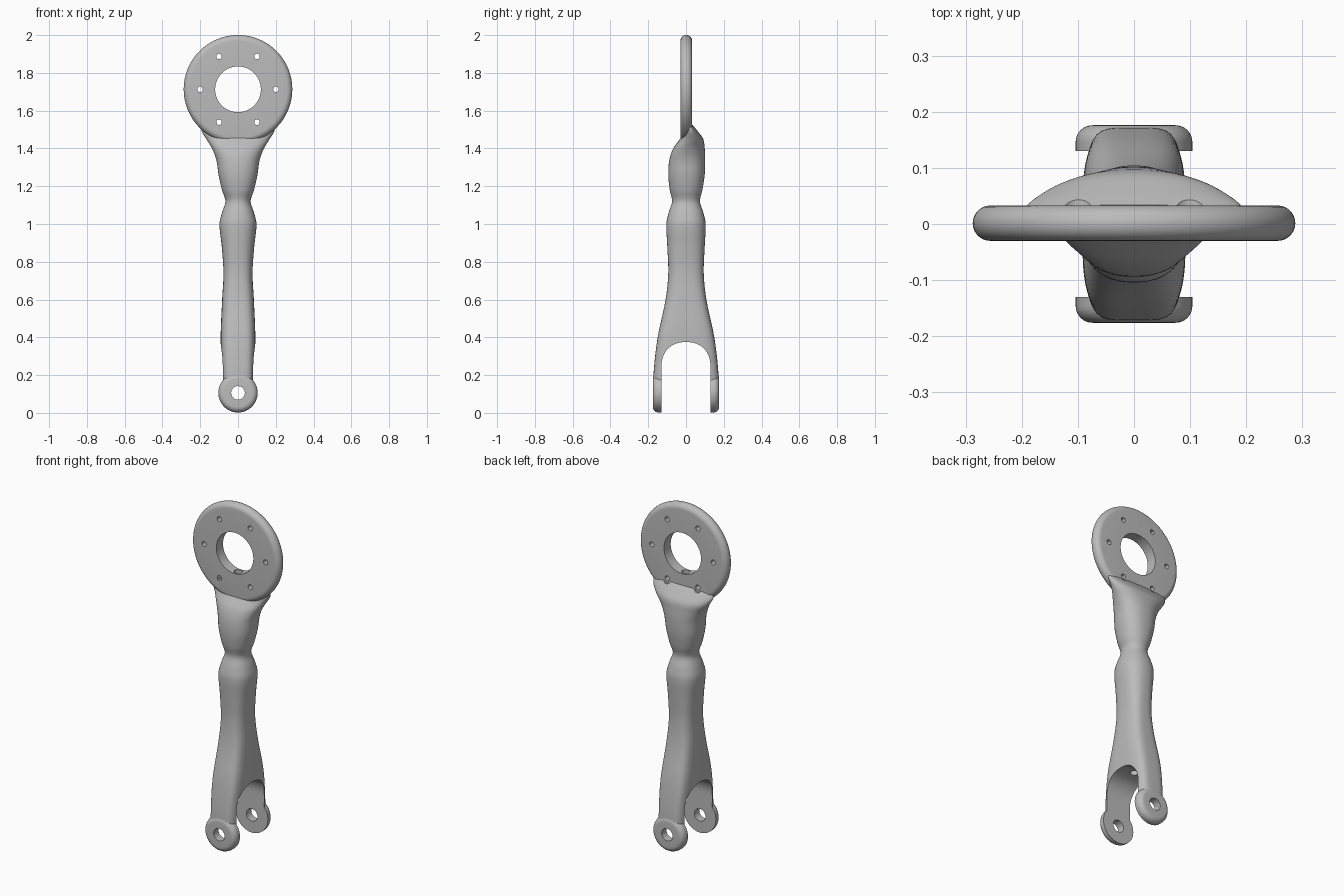
import bpy, bmesh, math
from mathutils import Matrix, Vector

if "Cube" in bpy.data.objects:
    bpy.data.objects.remove(bpy.data.objects["Cube"], do_unlink=True)

mat = bpy.data.materials.new("plain grey")
mat.use_nodes = True
GREY = (0.5, 0.5, 0.5, 1)
mat.diffuse_color = GREY
mat.node_tree.nodes["Principled BSDF"].inputs["Base Color"].default_value = GREY

RING_Z, PIVOT_Z = 1.713, 0.106


def finish(name, bm):
    bmesh.ops.recalc_face_normals(bm, faces=bm.faces)
    me = bpy.data.meshes.new(name)
    bm.to_mesh(me)
    bm.free()
    me.materials.append(mat)
    ob = bpy.data.objects.new(name, me)
    bpy.context.collection.objects.link(ob)
    return ob


def loft(name, loops, closed=False):
    """Skin a row of equal point loops; cap the ends or join them."""
    bm = bmesh.new()
    rows = [[bm.verts.new(p) for p in loop] for loop in loops]
    pairs = list(zip(rows, rows[1:])) + ([(rows[-1], rows[0])] if closed else [])
    n = len(rows[0])
    for a, b in pairs:
        for i in range(n):
            j = (i + 1) % n
            bm.faces.new((a[i], a[j], b[j], b[i]))
    if not closed:
        bm.faces.new(rows[0])
        bm.faces.new(rows[-1])
    return finish(name, bm)


def revolve(name, profile, z, n=96):
    """Turn a closed (radius, y) profile about the y direction at height z."""
    angles = [2 * math.pi * i / n for i in range(n)]
    loops = [[(r * math.cos(a), y, z + r * math.sin(a)) for a in angles]
             for r, y in profile]
    return loft(name, loops, closed=True)


def rod(name, radius, start, end, n=32):
    start, end = Vector(start), Vector(end)
    d = end - start
    turn = d.to_track_quat("Z", "Y").to_matrix().to_4x4()
    bm = bmesh.new()
    bmesh.ops.create_cone(bm, cap_ends=True, segments=n, radius1=radius, radius2=radius,
                          depth=d.length, matrix=Matrix.Translation((start + end) / 2) @ turn)
    return finish(name, bm)


def boolean(target, other, operation):
    mod = target.modifiers.new(operation, "BOOLEAN")
    mod.operation, mod.solver, mod.object = operation, "EXACT", other
    bpy.context.view_layer.objects.active = target
    bpy.ops.object.modifier_apply(modifier=mod.name)
    bpy.data.objects.remove(other, do_unlink=True)


def arc(cr, cy, rad, a0, a1, n):
    steps = [math.radians(a0 + (a1 - a0) * i / n) for i in range(n + 1)]
    return [(cr + rad * math.cos(a), cy + rad * math.sin(a)) for a in steps]


# Shaft stations: height, half width, front y, back y, squareness
STATIONS = [
    (0.11, 0.086, -0.172, 0.172, 4.5), (0.22, 0.087, -0.171, 0.171, 4.5),
    (0.40, 0.092, -0.150, 0.150, 4), (0.60, 0.084, -0.108, 0.108, 3.2),
    (0.74, 0.077, -0.094, 0.094, 2.8), (0.88, 0.086, -0.099, 0.099, 2.5),
    (1.00, 0.098, -0.104, 0.104, 2.3), (1.06, 0.085, -0.092, 0.092, 2.2),
    (1.12, 0.067, -0.074, 0.074, 2.1), (1.18, 0.085, -0.086, 0.087, 2.2),
    (1.26, 0.103, -0.094, 0.099, 2.3), (1.34, 0.115, -0.088, 0.102, 2.3),
    (1.40, 0.138, -0.068, 0.099, 2.3), (1.45, 0.168, -0.033, 0.091, 2.3),
    (1.49, 0.192, -0.010, 0.063, 2.3), (1.525, 0.197, -0.005, 0.034, 2.3),
]


def smooth_stations(st, sub=6):
    def slope(i):
        a, b = st[max(i - 1, 0)], st[min(i + 1, len(st) - 1)]
        return [(q - p) / (b[0] - a[0]) for p, q in zip(a, b)]
    out = []
    for i in range(len(st) - 1):
        p, q, m, k = st[i], st[i + 1], slope(i), slope(i + 1)
        h = q[0] - p[0]
        for s in range(sub):
            t = s / sub
            u = t * t * (3 - 2 * t)
            out.append([a + (b - a) * u + h * (t * (1 - t) ** 2 * c - t * t * (1 - t) * d)
                        for a, b, c, d in zip(p, q, m, k)])
    return out + [st[-1]]


def section(z, hx, y0, y1, p, n=64):
    pts = []
    for i in range(n):
        a = 2 * math.pi * (i + 0.5) / n
        c, s = math.cos(a), math.sin(a)
        pts.append((math.copysign(abs(c) ** (2 / p), c) * hx,
                    (y0 + y1) / 2 + math.copysign(abs(s) ** (2 / p), s) * (y1 - y0) / 2, z))
    return pts


arm = loft("arm", [section(*s) for s in smooth_stations(STATIONS)])

# Arched gap between the two fork prongs
arch = [(0.13 * math.copysign(abs(math.cos(a)) ** 0.88, math.cos(a)),
         0.24 + 0.135 * math.sin(a) ** 0.88)
        for a in (math.pi * i / 40 for i in range(1, 40))]
arch = [(0.13, -0.1), (0.13, 0.24)] + arch + [(-0.13, 0.24), (-0.13, -0.1)]
boolean(arm, loft("fork_gap", [[(x, y, z) for y, z in arch] for x in (-0.3, 0.3)]),
        "DIFFERENCE")

# Rounded pivot bosses at the prong ends
for side in (-1, 1):
    edge = arc(0.074, 0.146, 0.030, 0, 90, 8)
    profile = [(0.036, 0.13), (0.104, 0.13)] + edge + [(0.036, 0.176)]
    boolean(arm, revolve("pivot_boss", [(r, side * y) for r, y in profile], PIVOT_Z), "UNION")

# Mounting ring with a fully rounded rim
rim = arc(0.256, 0.0015, 0.0315, -90, 90, 14)
ring = [(0.121, -0.03)] + rim + [(0.121, 0.033)]
boolean(arm, revolve("mounting_ring", ring, RING_Z), "UNION")

# Pivot hole, six bolt holes, two screw-head recesses, central bore
boolean(arm, rod("pivot_hole", 0.036, (0, -0.4, PIVOT_Z), (0, 0.4, PIVOT_Z)), "DIFFERENCE")
for i in range(6):
    a = math.radians(60 * i)
    x, z = 0.201 * math.cos(a), RING_Z + 0.201 * math.sin(a)
    boolean(arm, rod("bolt_hole", 0.0145, (x, -0.2, z), (x, 0.2, z), 24), "DIFFERENCE")
    if z < RING_Z - 0.1:
        boolean(arm, rod("recess", 0.028, (x, 0.0332, z), (x, 0.3, z)), "DIFFERENCE")
boolean(arm, rod("bore", 0.023, (0, 0.0015, 0.3), (0, 0.0015, 1.65), 24), "DIFFERENCE")

# Smooth shading with crisp machined edges
bpy.ops.object.select_all(action="DESELECT")
arm.select_set(True)
bpy.context.view_layer.objects.active = arm
bpy.ops.object.shade_smooth_by_angle(angle=math.radians(32))
